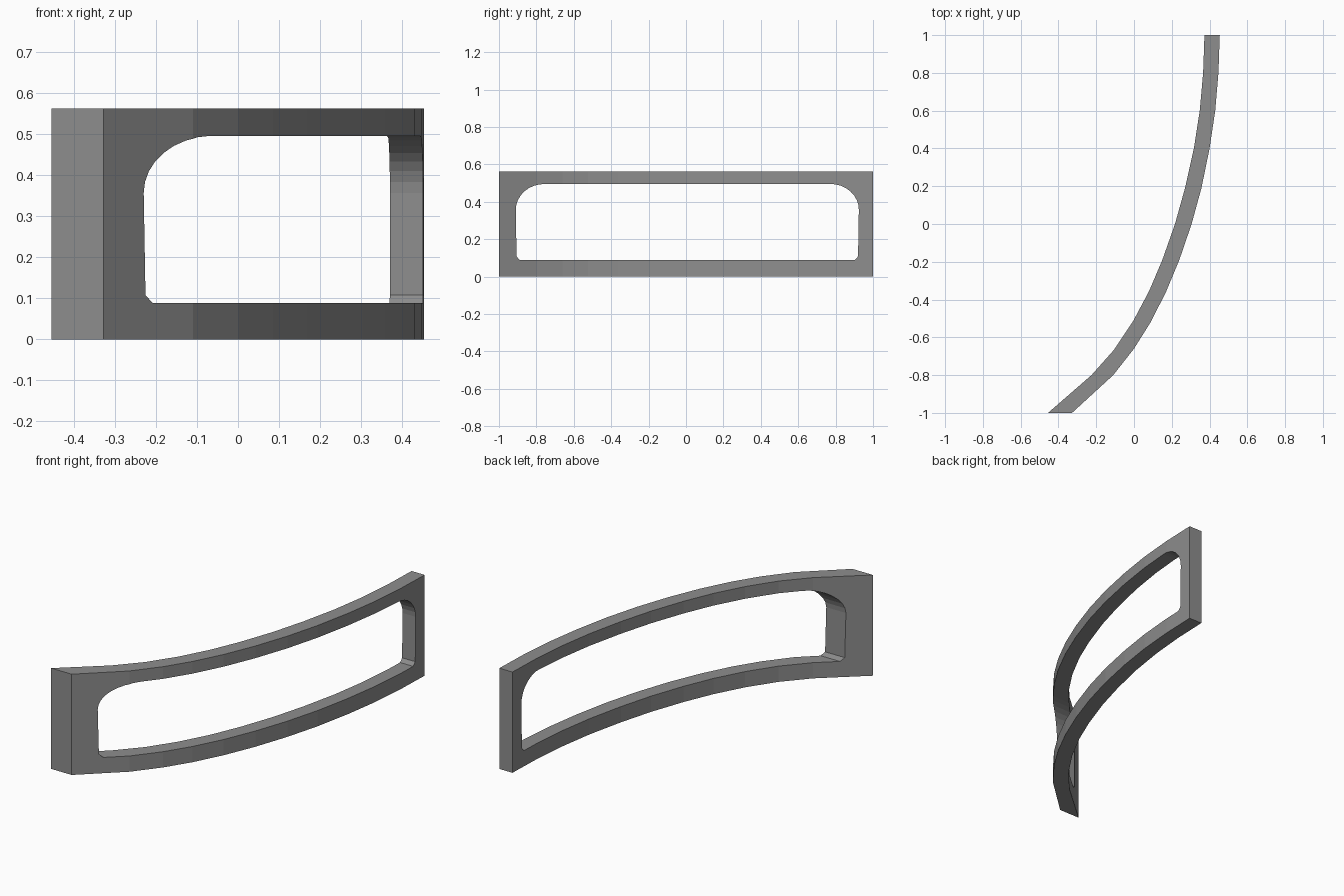
import bpy, bmesh
from math import sin, cos, pi

if "Cube" in bpy.data.objects:
    bpy.data.objects.remove(bpy.data.objects["Cube"])

H = 0.563


def prism(name, pts, direction):
    """Extrude a closed 3D outline along a direction."""
    bm = bmesh.new()
    face = bm.faces.new([bm.verts.new(p) for p in pts])
    ext = bmesh.ops.extrude_face_region(bm, geom=[face])
    verts = [g for g in ext["geom"] if isinstance(g, bmesh.types.BMVert)]
    bmesh.ops.translate(bm, verts=verts, vec=direction)
    bmesh.ops.recalc_face_normals(bm, faces=bm.faces)
    mesh = bpy.data.meshes.new(name)
    bm.to_mesh(mesh)
    bm.free()
    obj = bpy.data.objects.new(name, mesh)
    bpy.context.collection.objects.link(obj)
    return obj


def arc(cy, cz, ry, rz, a0, a1, n=8):
    """Elliptical corner in the y-z plane, angles in units of pi."""
    angles = [pi * (a0 + (a1 - a0) * i / n) for i in range(n + 1)]
    return [(cy + ry * cos(a), cz + rz * sin(a)) for a in angles]


# Dark grey paint
paint = bpy.data.materials.new("dark_grey")
paint.diffuse_color = (0.27, 0.27, 0.27, 1)
paint.use_nodes = True
paint.node_tree.nodes["Principled BSDF"].inputs["Base Color"].default_value = paint.diffuse_color

# Curved panel: plan outline, outer and inner faces
outer = [(-0.328, -1), (-0.11, -0.8), (0, -0.66), (0.085, -0.525), (0.167, -0.365),
         (0.24, -0.19), (0.305, 0), (0.357, 0.19), (0.4, 0.4), (0.43, 0.6),
         (0.447, 0.8), (0.454, 1)]
inner = [(-0.455, -1), (-0.225, -0.8), (-0.105, -0.665), (-0.005, -0.515), (0.08, -0.355),
         (0.15, -0.19), (0.217, 0), (0.27, 0.19), (0.317, 0.4), (0.348, 0.6),
         (0.366, 0.8), (0.373, 1)]
panel = prism("curved_frame", [(x, y, 0) for x, y in outer + inner[::-1]], (0, 0, H))
panel.data.materials.append(paint)

# Window opening: large upper corners, small lower chamfers
window = [(-0.89, 0.088), (0.903, 0.088), (0.92, 0.108)]
window += arc(0.774, 0.357, 0.15, 0.138, 0, 0.5)
window += arc(-0.757, 0.357, 0.153, 0.138, 0.5, 1)
window += [(-0.906, 0.108)]
cutter = prism("window_cutter", [(-1, y, z) for y, z in window], (2, 0, 0))
cutter.data.materials.append(paint)

# Cut the opening through the panel
mod = panel.modifiers.new("window", "BOOLEAN")
mod.operation = "DIFFERENCE"
mod.solver = "EXACT"
mod.object = cutter
bpy.context.view_layer.objects.active = panel
bpy.ops.object.modifier_apply(modifier=mod.name)
bpy.data.objects.remove(cutter)
